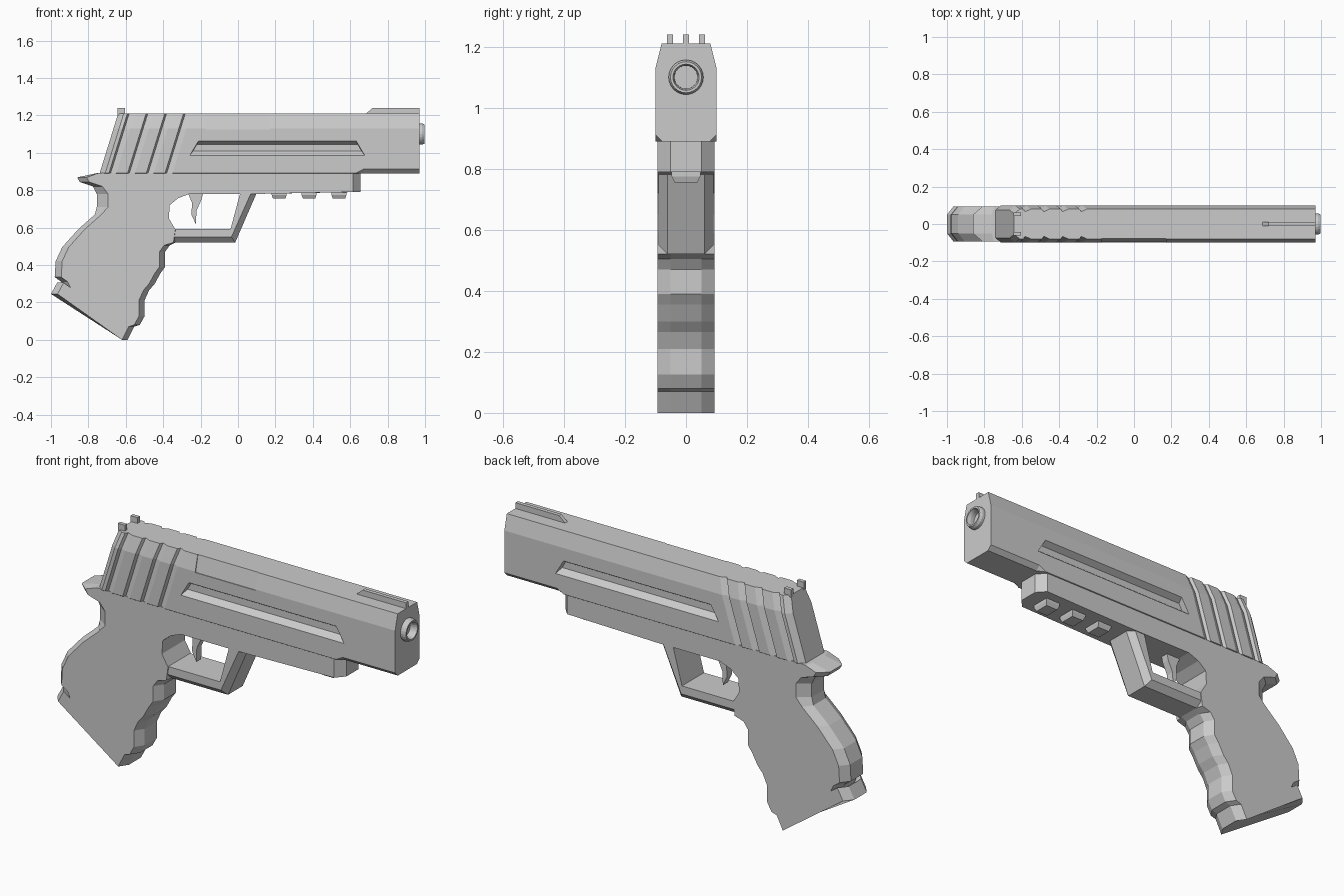
import bpy, bmesh, math

if "Cube" in bpy.data.objects:
    bpy.data.objects.remove(bpy.data.objects["Cube"])


def loft(name, rings):
    """Skin a list of equal-length point rings and cap both ends."""
    bm = bmesh.new()
    vs = [[bm.verts.new(p) for p in r] for r in rings]
    n = len(rings[0])
    for a, b in zip(vs, vs[1:]):
        for i in range(n):
            j = (i + 1) % n
            bm.faces.new((a[i], a[j], b[j], b[i]))
    bm.faces.new(vs[0])
    bm.faces.new(vs[-1])
    bmesh.ops.recalc_face_normals(bm, faces=bm.faces)
    me = bpy.data.meshes.new(name)
    bm.to_mesh(me)
    bm.free()
    ob = bpy.data.objects.new(name, me)
    bpy.context.collection.objects.link(ob)
    return ob


def plate(name, pts, inner, outer):
    """Side profile of (x, z, dx, dz); the outer layers are shifted by dx, dz as a chamfer."""
    rings = []
    for y, k in ((-outer, 1), (-inner, 0), (inner, 0), (outer, 1)):
        rings.append([(p[0] + k * p[2], y, p[1] + k * (p[3] if len(p) > 3 else 0)) for p in pts])
    return loft(name, rings)


def prism(name, pts, y0, y1):
    return loft(name, [[(x, y, z) for x, z in pts] for y in (y0, y1)])


def cut(target, cutter):
    cutter.hide_render = True
    m = target.modifiers.new("cut", 'BOOLEAN')
    m.operation, m.object, m.solver = 'DIFFERENCE', cutter, 'EXACT'
    bpy.context.view_layer.objects.active = target
    bpy.ops.object.modifier_apply(modifier=m.name)
    bpy.data.objects.remove(cutter)


# Frame and grip in one side profile
frame = [(-0.735, 0.892, 0), (0.655, 0.892, -0.04), (0.655, 0.79, -0.04),
         (0.10, 0.78, 0), (-0.26, 0.78, 0), (-0.32, 0.757, 0), (-0.365, 0.72, 0),
         (-0.37, 0.65, 0), (-0.335, 0.59, 0), (-0.335, 0.52, -0.01)]
front_strap = [(-0.365, 0.505), (-0.39, 0.47), (-0.39, 0.39), (-0.415, 0.355),
               (-0.445, 0.30), (-0.475, 0.265), (-0.50, 0.21), (-0.50, 0.125),
               (-0.525, 0.08), (-0.555, 0.07), (-0.59, 0.0)]
back_strap = [(-1.0, 0.245), (-0.967, 0.305), (-0.93, 0.278), (-0.945, 0.31),
              (-0.98, 0.335), (-0.975, 0.42), (-0.94, 0.495), (-0.855, 0.59),
              (-0.765, 0.67)]
frame += [(x, z, -0.03) for x, z in front_strap]
frame += [(x, z, 0.035) for x, z in back_strap]
frame += [(-0.755, 0.71, 0.06), (-0.755, 0.78, 0.06), (-0.775, 0.82, 0.05),
          (-0.845, 0.843, 0.05), (-0.86, 0.868, 0.05), (-0.76, 0.89, 0.01)]
plate("frame_and_grip", frame, 0.05, 0.094)

# Trigger guard with chamfered outer edge
plate("trigger_guard", [(0.10, 0.785, -0.03), (-0.015, 0.52, -0.02, 0.03),
                        (-0.345, 0.52, 0, 0.03), (-0.345, 0.592, 0),
                        (-0.04, 0.592, 0), (0.012, 0.785, 0)], 0.06, 0.09)

# Trigger
prism("trigger", [(-0.27, 0.79), (-0.245, 0.73), (-0.25, 0.67), (-0.225, 0.618),
                  (-0.222, 0.69), (-0.195, 0.75), (-0.185, 0.79)], -0.02, 0.02)

# Rail lugs under the nose
for i, x in enumerate((0.22, 0.38, 0.54)):
    loft(f"rail_lug_{i + 1}", [[(x + sx * hx, sy * hy, z) for sx, sy in
                                ((-1, -1), (1, -1), (1, 1), (-1, 1))]
                               for hx, hy, z in ((0.04, 0.047, 0.80), (0.04, 0.047, 0.775),
                                                 (0.033, 0.037, 0.755))])


# Slide: cross-section swept along x with a slanted rear
def section(x, slant, c, s=0.0):
    half = [(0.08, 1.21), (0.1, 1.13), (0.1, 0.89 + c), (0.1 - c, 0.89)]
    pts = [(y - s, z) for y, z in half] + [(s - y, z) for y, z in reversed(half)]
    return [(x + slant * (z - 0.89), y, z) for y, z in pts]


SLANT = 0.31
slide = loft("slide", [section(-0.74, SLANT, 0.001, 0.025), section(-0.71, SLANT, 0.001),
                       section(0.63, 0, 0.001), section(0.67, 0, 0.022),
                       section(0.97, 0, 0.022)])

# Side channels and rear serrations on both sides
for s in (-1, 1):
    outer = [(-0.26, 0.982), (0.68, 0.982), (0.63, 1.066), (-0.21, 1.066)]
    inner = [(-0.24, 1.01), (0.66, 1.01), (0.64, 1.045), (-0.22, 1.045)]
    cut(slide, loft("channel_cutter", [[(x, s * 0.105, z) for x, z in outer],
                                       [(x, s * 0.07, z) for x, z in inner]]))
    for x in (-0.635, -0.535, -0.435, -0.335):
        rings = []
        for z, dy in ((0.88, 0), (1.13, 0), (1.22, -0.0225)):
            xs = x + SLANT * (z - 1.0)
            rings.append([(xs - 0.025, s * (0.105 + dy), z), (xs + 0.03, s * (0.105 + dy), z),
                          (xs - 0.012, s * (0.086 + dy), z)])
        cut(slide, loft("serration_cutter", rings))

# Shallow ejection port on the front side
cut(slide, loft("port_cutter", [[(x, y, z) for y, z in ((-0.096, 1.125), (-0.075, 1.22),
                                                        (-0.12, 1.22), (-0.12, 1.125))]
                                for x in (-0.175, 0.17)]))


# Barrel tube in a bored slide
def ring(x, r, n=24):
    return [(x, r * math.cos(2 * math.pi * i / n), 1.10 + r * math.sin(2 * math.pi * i / n))
            for i in range(n)]


cut(slide, loft("bore_cutter", [ring(0.75, 0.046), ring(1.05, 0.046)]))
barrel = loft("barrel", [ring(0.96, 0.057), ring(0.985, 0.057), ring(0.998, 0.051),
                         ring(0.998, 0.043), ring(0.98, 0.038), ring(0.76, 0.036)])

# Sights
prism("front_sight", [(0.68, 1.205), (0.72, 1.24), (0.97, 1.24), (0.97, 1.205)], -0.01, 0.01)
for side, y in (("left", 0.052), ("right", -0.052)):
    prism(f"rear_sight_{side}", [(-0.645, 1.2), (-0.645, 1.24), (-0.605, 1.24),
                                 (-0.605, 1.2)], y - 0.01, y + 0.01)
